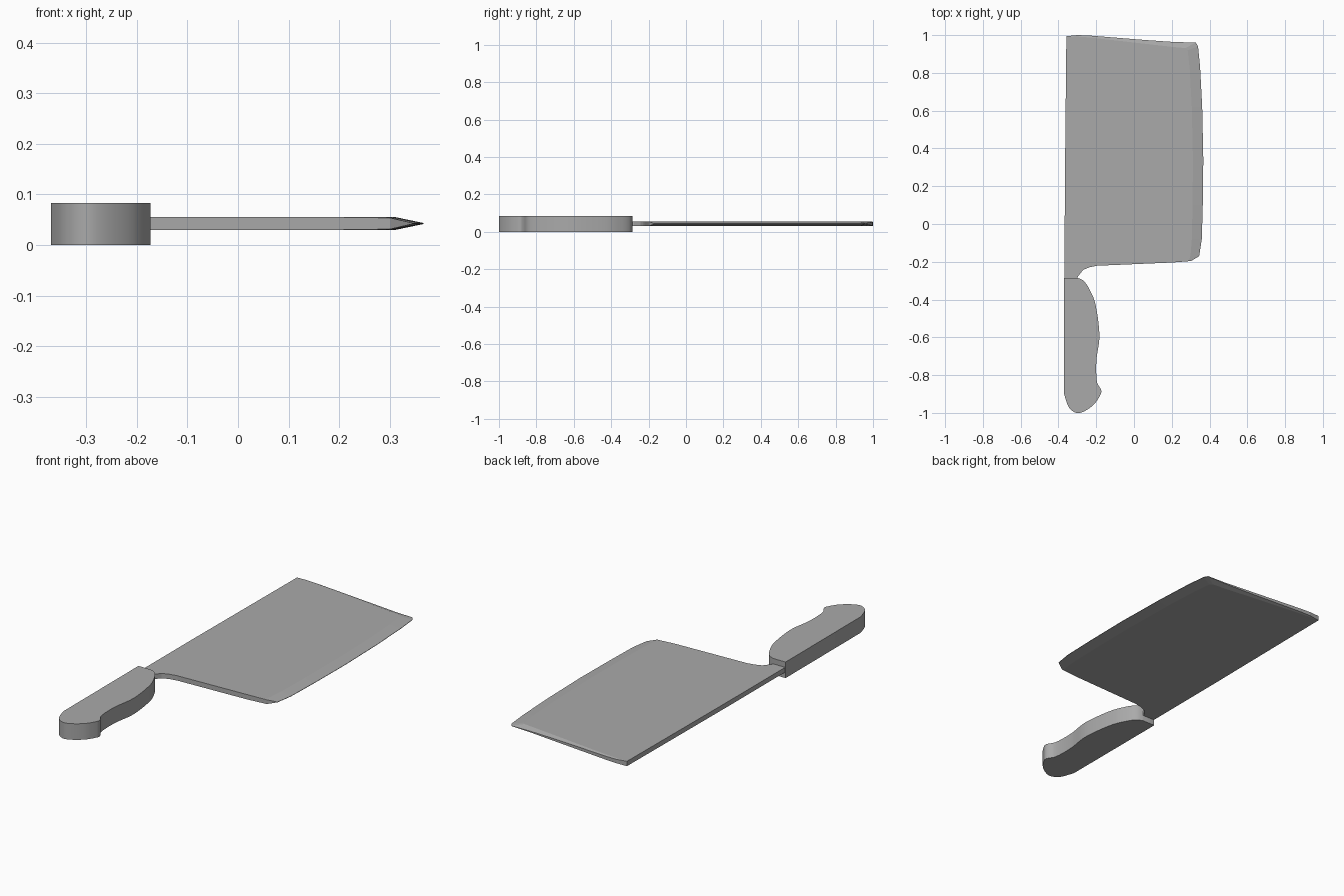
import bpy, bmesh
from mathutils import Vector

if "Cube" in bpy.data.objects:
    bpy.data.objects.remove(bpy.data.objects["Cube"])

MID = 0.0425      # mid-plane of the knife
HALF = 0.0125     # half thickness of the blade

grey = bpy.data.materials.new("dark_grey")
grey.diffuse_color = (0.4, 0.4, 0.4, 1)
grey.use_nodes = True
grey.node_tree.nodes["Principled BSDF"].inputs["Base Color"].default_value = grey.diffuse_color


def smooth_path(pts, steps=5):
    """Catmull-Rom samples through an open run of 2D points."""
    p = [Vector(a) for a in [pts[0]] + pts + [pts[-1]]]
    out = []
    for a, b, c, d in zip(p, p[1:], p[2:], p[3:]):
        for i in range(steps):
            t = i / steps
            out.append(0.5 * (2 * b + (c - a) * t + (2 * a - 5 * b + 4 * c - d) * t ** 2
                              + (3 * b - a - 3 * c + d) * t ** 3))
    return out + [p[-1]]


def loft(name, rings):
    """Stack closed rings of equal length, capped; coinciding points are shared."""
    bm = bmesh.new()
    cache = {}

    def vert(co):
        key = tuple(round(c, 5) for c in co)
        if key not in cache:
            cache[key] = bm.verts.new(co)
        return cache[key]

    loops = [[vert(co) for co in ring] for ring in rings]
    n = len(loops[0])
    for lo, hi in zip(loops, loops[1:]):
        for i in range(n):
            j = (i + 1) % n
            face = list(dict.fromkeys((lo[i], lo[j], hi[j], hi[i])))
            if len(face) > 2:
                bm.faces.new(face)
    bm.faces.new(loops[0][::-1])
    bm.faces.new(loops[-1])
    bmesh.ops.recalc_face_normals(bm, faces=bm.faces)
    mesh = bpy.data.meshes.new(name)
    bm.to_mesh(mesh)
    bm.free()
    mesh.materials.append(grey)
    obj = bpy.data.objects.new(name, mesh)
    bpy.context.collection.objects.link(obj)
    return obj


# Handle: curved grip profile, straight along the spine, in three layers
grip = smooth_path([(-0.37, -0.90), (-0.345, -0.97), (-0.304, -1.0), (-0.26, -0.99),
                    (-0.209, -0.952), (-0.178, -0.905), (-0.173, -0.885), (-0.178, -0.87),
                    (-0.197, -0.83), (-0.199, -0.72), (-0.183, -0.59), (-0.203, -0.43),
                    (-0.236, -0.345), (-0.268, -0.30), (-0.30, -0.285)])
grip.append(Vector((-0.37, -0.285)))
handle = loft("handle", [[(p.x, p.y, z) for p in grip]
                         for z in (0, MID - HALF, MID + HALF, 0.083)])
handle.select_set(True)
bpy.context.view_layer.objects.active = handle
bpy.ops.object.shade_smooth_by_angle(angle=0.5)

# Blade: (outer x, outer y, inset x, inset y, rim half thickness)
outline = [
    (-0.368, -0.30, 0, 0, HALF), (-0.302, -0.30, 0, 0, HALF), (-0.297, -0.278, 0, 0, HALF),
    (-0.268, -0.242, 0, 0, HALF), (-0.235, -0.229, 0, 0, HALF), (-0.195, -0.221, 0, 0, HALF),
    (0.20, -0.204, 0, 0, HALF), (0.302, -0.196, -0.01, 0.002, 0.011),
    (0.345, -0.17, -0.045, 0.01, 0.001), (0.359, -0.08, -0.053, 0, 0.001),
    (0.364, 0.10, -0.054, 0, 0.001), (0.367, 0.34, -0.055, 0, 0.001),
    (0.361, 0.62, -0.055, 0, 0.001), (0.350, 0.83, -0.055, -0.01, 0.001),
    (0.339, 0.94, -0.055, -0.02, 0.001), (0.327, 0.961, -0.055, -0.03, 0.001),
    (0.22, 0.963, -0.02, -0.025, 0.003), (0.06, 0.974, 0, -0.02, 0.006),
    (-0.24, 0.998, 0, -0.01, 0.009), (-0.30, 1.0, 0, -0.008, 0.010),
    (-0.358, 0.994, 0, -0.004, HALF), (-0.366, 0.2, 0, 0, HALF),
]


def blade_ring(side, inset):
    return [(x + dx * inset, y + dy * inset, MID + side * (HALF if inset else h))
            for x, y, dx, dy, h in outline]


# flat cheeks joined by ground bevels along the edge and tip
loft("blade", [blade_ring(-1, 1), blade_ring(-1, 0), blade_ring(1, 0), blade_ring(1, 1)])
